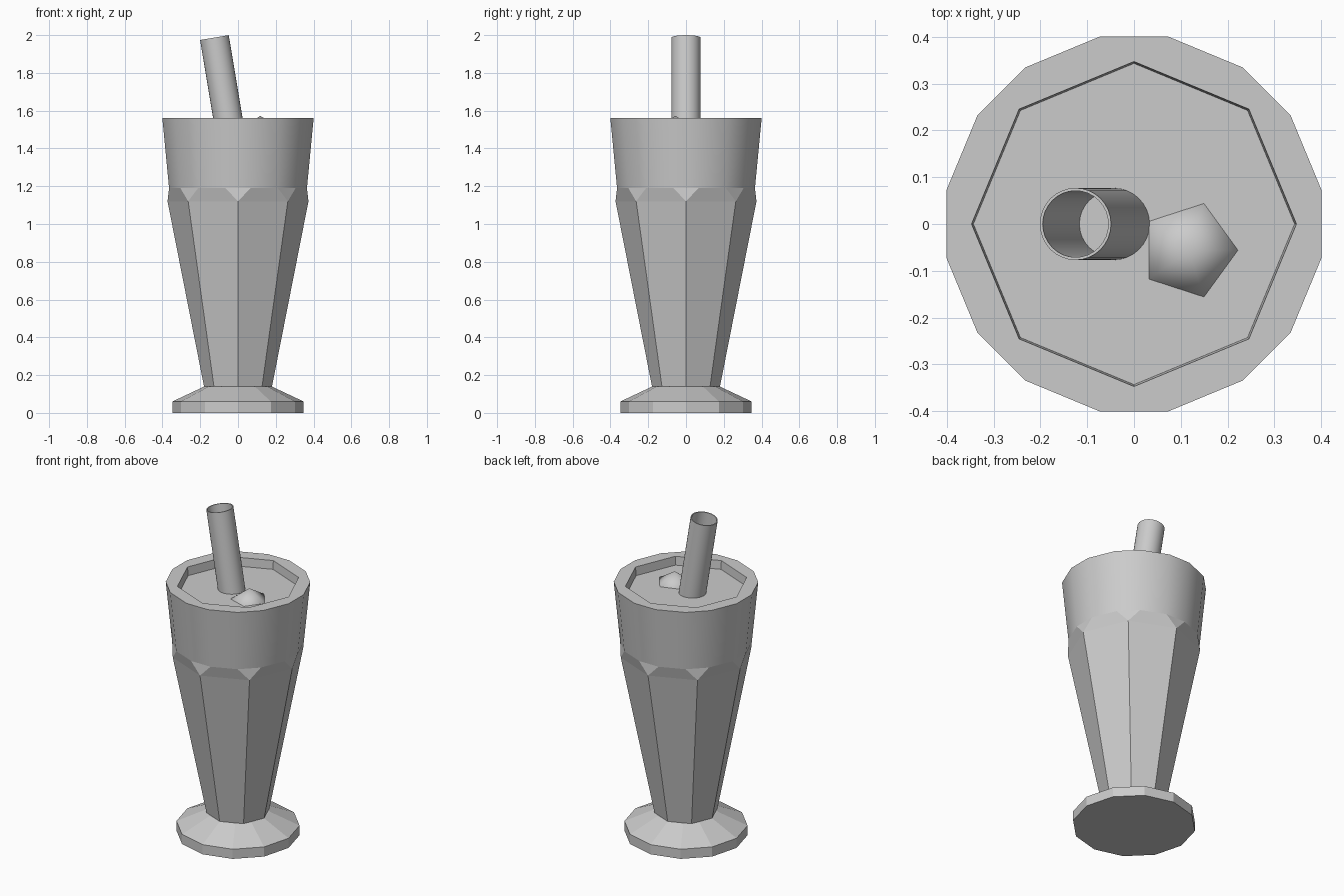
import bpy, bmesh, math
from mathutils import Vector

if "Cube" in bpy.data.objects:
    bpy.data.objects.remove(bpy.data.objects["Cube"])


def ring(bm, n, r, z, start=0.0):
    return [bm.verts.new((r * math.cos(start + 2 * math.pi * i / n),
                          r * math.sin(start + 2 * math.pi * i / n), z)) for i in range(n)]


def paired_ring(bm, r, z, spread):
    # Octagon with each corner split in two
    out = []
    for i in range(8):
        for s in (-1, 1):
            a = i * math.pi / 4 + s * math.radians(spread)
            out.append(bm.verts.new((r * math.cos(a), r * math.sin(a), z)))
    return out


def bridge(bm, a, b, smooth=False):
    n = len(a)
    for i in range(n):
        j = (i + 1) % n
        bm.faces.new((a[i], a[j], b[j], b[i])).smooth = smooth


def bridge_paired(bm, single, pairs):
    # Join 8 corners to 16 split corners with triangles and quads
    for i in range(8):
        j = (i + 1) % 8
        bm.faces.new((single[i], pairs[2 * i + 1], pairs[2 * i]))
        bm.faces.new((single[i], single[j], pairs[2 * j], pairs[2 * i + 1]))


def finish(bm, name):
    bmesh.ops.recalc_face_normals(bm, faces=bm.faces[:])
    mesh = bpy.data.meshes.new(name)
    bm.to_mesh(mesh)
    bm.free()
    obj = bpy.data.objects.new(name, mesh)
    bpy.context.collection.objects.link(obj)
    return obj


# Glass: faceted octagonal body, smooth rim band, octagonal mouth, drink surface
bm = bmesh.new()
bottom = ring(bm, 8, 0.18, 0.14)
shoulder = ring(bm, 8, 0.373, 1.12)
band_low = paired_ring(bm, 0.371, 1.19, 10.3)
band_top = paired_ring(bm, 0.407, 1.56, 10.3)
mouth = ring(bm, 8, 0.347, 1.56)
drink = ring(bm, 8, 0.343, 1.507)
bm.faces.new(bottom)
bridge(bm, bottom, shoulder)
bridge_paired(bm, shoulder, band_low)
bridge(bm, band_low, band_top, smooth=True)
bridge_paired(bm, mouth, band_top)
bridge(bm, mouth, drink)
bm.faces.new(drink)
finish(bm, "glass")

# Foot: low twelve-sided base with sloping top
bm = bmesh.new()
rings = [ring(bm, 12, r, z) for r, z in ((0.348, 0), (0.348, 0.06), (0.178, 0.14))]
bridge(bm, rings[0], rings[1])
bridge(bm, rings[1], rings[2])
bm.faces.new(rings[0])
bm.faces.new(rings[2])
finish(bm, "foot")

# Scoop: round lump poking out of the drink
bpy.ops.mesh.primitive_ico_sphere_add(subdivisions=1, radius=0.117, location=(0.117, -0.056, 1.456))
scoop = bpy.context.object
scoop.name = "scoop"
bpy.ops.object.shade_smooth()

# Straw: hollow leaning tube
bm = bmesh.new()
length = 0.54
o0, o1 = ring(bm, 32, 0.077, -length), ring(bm, 32, 0.077, 0)
i0, i1 = ring(bm, 32, 0.071, -length), ring(bm, 32, 0.071, 0)
bridge(bm, o0, o1, smooth=True)
bridge(bm, o1, i1)
bridge(bm, i1, i0, smooth=True)
bridge(bm, i0, o0)
straw = finish(bm, "straw")
straw.location = Vector((-0.125, 0, 1.987))
straw.rotation_euler = (0, math.radians(-9.5), 0)
